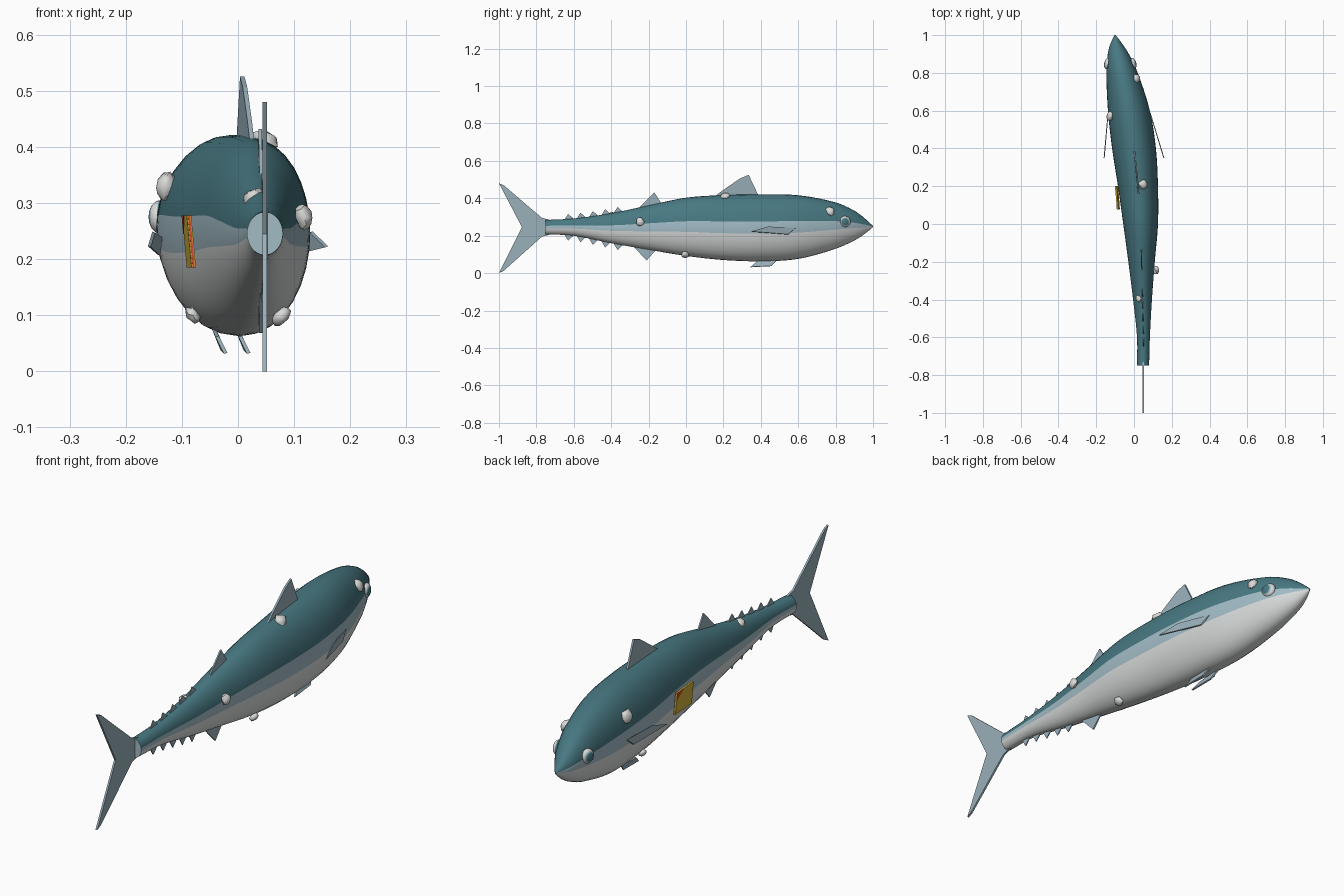
import bpy, bmesh, math, random
from mathutils import Vector

if "Cube" in bpy.data.objects:
    bpy.data.objects.remove(bpy.data.objects["Cube"])

random.seed(4)


def material(name, rgb):
    m = bpy.data.materials.new(name)
    m.diffuse_color = (*rgb, 1)
    m.use_nodes = True
    m.node_tree.nodes["Principled BSDF"].inputs["Base Color"].default_value = m.diffuse_color
    return m


TEAL = material("teal back", (0.065, 0.19, 0.225))
BAND = material("pale blue side", (0.36, 0.50, 0.56))
BELLY = material("silver belly", (0.68, 0.70, 0.70))
FIN = material("fin blue grey", (0.32, 0.43, 0.49))
SHELL = material("barnacle white", (0.70, 0.70, 0.69))
YELLOW = material("tag yellow", (0.65, 0.43, 0.04))
RED = material("tag red", (0.60, 0.07, 0.03))

# Body stations: y, centre x, half width, bottom z, top z
ST = [(-0.75, .048, .032, .207, .284), (-0.6, .050, .034, .200, .292),
      (-0.4, .045, .050, .160, .320), (-0.2, .040, .070, .125, .362),
      (0.0, .035, .092, .092, .403), (0.2, .021, .106, .070, .417),
      (0.4, .000, .116, .063, .421), (0.6, -.027, .111, .076, .416),
      (0.8, -.063, .083, .130, .378), (0.9, -.083, .056, .174, .334),
      (0.95, -.093, .034, .205, .298), (1.0, -.100, .003, .246, .252)]


def station(y):
    """Smooth interpolation of the body table."""
    y = max(ST[0][0], min(ST[-1][0], y))
    i = max(k for k in range(len(ST) - 1) if ST[k][0] <= y)
    a, b = ST[i], ST[i + 1]
    p, q = ST[max(i - 1, 0)], ST[min(i + 2, len(ST) - 1)]
    h = b[0] - a[0]
    t = (y - a[0]) / h
    out = []
    for k in range(1, 5):
        m0 = (b[k] - p[k]) / (b[0] - p[0]) * h
        m1 = (q[k] - a[k]) / (q[0] - a[0]) * h
        out.append((2*t**3 - 3*t*t + 1) * a[k] + (t**3 - 2*t*t + t) * m0
                   + (3*t*t - 2*t**3) * b[k] + (t**3 - t*t) * m1)
    return out


def finish(name, bm, mats, smooth=None):
    bmesh.ops.recalc_face_normals(bm, faces=bm.faces)
    me = bpy.data.meshes.new(name)
    bm.to_mesh(me)
    bm.free()
    for m in mats:
        me.materials.append(m)
    ob = bpy.data.objects.new(name, me)
    bpy.context.collection.objects.link(ob)
    if smooth:
        bpy.ops.object.select_all(action='DESELECT')
        ob.select_set(True)
        bpy.context.view_layer.objects.active = ob
        bpy.ops.object.shade_smooth_by_angle(angle=math.radians(smooth))
    return ob


def slab(name, pts, offset, mat):
    """Thin solid plate from an outline, thickened along offset."""
    bm = bmesh.new()
    off = Vector(offset)
    a = [bm.verts.new(Vector(p) + off) for p in pts]
    b = [bm.verts.new(Vector(p) - off) for p in pts]
    bm.faces.new(a)
    bm.faces.new(b[::-1])
    n = len(pts)
    for i in range(n):
        j = (i + 1) % n
        bm.faces.new((a[i], b[i], b[j], a[j]))
    return finish(name, bm, [mat])


# Body: elliptical rings whose edges fall on the colour boundaries
HI, LO = 11, -10
angles = ([HI + (180 - 2*HI) * i / 14 for i in range(14)]
          + [180 - HI, 180 - (HI + LO) / 2]
          + [180 - LO + (180 + 2*LO) * i / 14 for i in range(14)]
          + [360 + LO, 360 + (HI + LO) / 2])
N = len(angles)
bm = bmesh.new()
rings = []
for r in range(57):
    y = -0.75 + 1.75 * r / 56
    cx, w, lo, hi = station(y)
    rings.append([bm.verts.new((cx + w * math.cos(math.radians(a)), y,
                                (lo + hi) / 2 + (hi - lo) / 2 * math.sin(math.radians(a))))
                  for a in angles])
for r0, r1 in zip(rings, rings[1:]):
    for i in range(N):
        f = bm.faces.new((r0[i], r0[(i + 1) % N], r1[(i + 1) % N], r1[i]))
        f.material_index = 0 if i < 14 else 2 if 16 <= i < 30 else 1
bm.faces.new(rings[0]).material_index = 1
bm.faces.new(rings[-1])
finish("body", bm, [TEAL, BAND, BELLY], 40)


# Median fins follow the curved centre line
def median_fin(name, outline, t=0.004):
    slab(name, [(station(y)[0], y, z) for y, z in outline], (t, 0, 0), FIN)


median_fin("tail_fin", [(-.73, .285), (-.77, .295), (-.975, .47), (-1, .48), (-.877, .245),
                        (-1, 0), (-.975, .012), (-.77, .195), (-.73, .205)])
median_fin("dorsal_fin", [(.14, .40), (.20, .445), (.29, .507), (.335, .525), (.39, .41)])
median_fin("second_dorsal_fin", [(-.27, .33), (-.17, .432), (-.13, .37)], .003)
median_fin("anal_fin", [(-.29, .15), (-.21, .068), (-.155, .13)], .003)
for i in range(5):
    y = -.63 + .066 * i
    _, _, lo, hi = station(y)
    median_fin(f"upper_finlet_{i+1}", [(y - .025, hi - .012), (y, hi + .027),
                                       (y + .035, hi - .004)], .002)
    median_fin(f"lower_finlet_{i+1}", [(y - .025, lo + .012), (y, lo - .030),
                                       (y + .035, lo + .004)], .002)

# Paired fins
for side, root, tip in (("right", .085, .158), ("left", -.137, -.158)):
    out = 1 if side == "right" else -1
    px = lambda y: root + (tip - root) * (.59 - y) / .24
    slab(side + "_pectoral_fin", [(px(y), y, z) for y, z in
         ((.35, .222), (.44, .248), (.585, .24), (.545, .207))], (.0025 * out, 0, .001), FIN)
for side, x in (("left", -.040), ("right", .001)):
    slab(side + "_pelvic_fin", [(x + .018, .345, .032), (x + .003, .38, .062),
                                (x - .003, .49, .075), (x + .012, .455, .038)],
         (.003, 0, .001), FIN)

# Eyes: flattened domes with pale rim, iris ring and pupil by distance from the axis
for side, s in (("right", 1), ("left", -1)):
    cx, w, lo, hi = station(.85)
    bm = bmesh.new()
    bmesh.ops.create_uvsphere(bm, u_segments=20, v_segments=14, radius=1)
    for f in bm.faces:
        c = f.calc_center_median()
        d = math.hypot(c.x, c.y)
        f.material_index = 0 if c.z < 0 else 1 if d > .75 else 2 if d > .55 else 0
    centre = Vector((cx + s * w * .92, .85, .275))
    for v in bm.verts:
        a, b, h = v.co
        v.co = centre + Vector((s * (.020 * h - .006 * a), .030 * a, .030 * b))
    finish(side + "_eye", bm, [TEAL, SHELL, BAND], 40)

# Barnacles: rough lumps seated on the skin
for i, (x, y, z, r) in enumerate([(.012, .77, .33, .026), (-.127, .57, .33, .027),
                                  (.050, .21, .412, .025), (.117, -.245, .275, .022),
                                  (.025, -.395, .311, .019), (.078, -.005, .098, .020),
                                  (-.080, .40, .100, .017)]):
    cx, w, lo, hi = station(y)
    n = Vector(((x - cx) / w**2, 0, (z - (lo + hi) / 2) / ((hi - lo) / 2)**2)).normalized()
    bm = bmesh.new()
    bmesh.ops.create_icosphere(bm, subdivisions=2, radius=r)
    for v in bm.verts:
        v.co *= random.uniform(.85, 1.15)
        v.co -= n * v.co.dot(n) * .35
        v.co += Vector((x, y, z))
    finish(f"barnacle_{i+1}", bm, [SHELL], 50)

# Tag on the left flank with a red corner and edge
tag = lambda y, z, o=0: (-.083 - .07 * (y - .08) - .09 * (z - .23) - o, y, z)
slab("tag", [tag(.08, .185), tag(.20, .185), tag(.20, .278), tag(.08, .278)],
     (.004, 0, 0), YELLOW)
slab("tag_corner", [tag(.20, .278, .004), tag(.15, .278, .004), tag(.20, .245, .004)],
     (.001, 0, 0), RED)
slab("tag_edge", [tag(.078, .185), tag(.082, .185), tag(.082, .278), tag(.078, .278)],
     (.002, 0, 0), RED)
